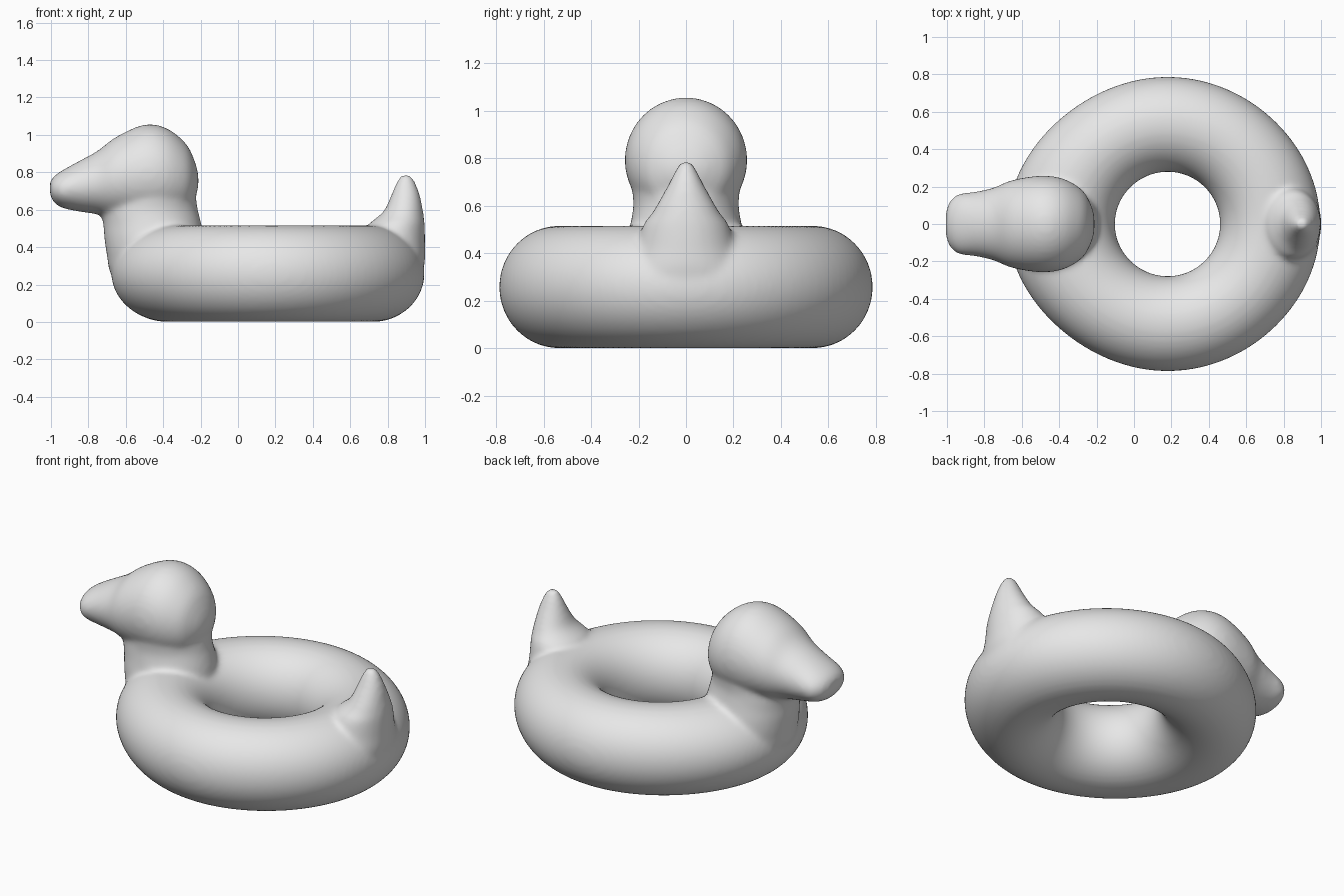
import bpy
import bmesh
from math import sin, cos, pi

cube = bpy.data.objects.get("Cube")
if cube:
    bpy.data.objects.remove(cube, do_unlink=True)

vinyl = bpy.data.materials.new("light grey vinyl")
vinyl.use_nodes = True
GREY = (0.8, 0.8, 0.8, 1)
vinyl.diffuse_color = GREY
vinyl.node_tree.nodes["Principled BSDF"].inputs["Base Color"].default_value = GREY

CENTRE = 0.18  # x of the ring's axis


def smooth_stations(stations, steps=4):
    """Catmull-Rom interpolation through a list of tuples."""
    pts = [stations[0]] + stations + [stations[-1]]
    out = []
    for a, b, c, d in zip(pts, pts[1:], pts[2:], pts[3:]):
        for i in range(steps):
            t = i / steps
            out.append([0.5 * (2 * q + (r - p) * t + (2 * p - 5 * q + 4 * r - s) * t * t
                               + (3 * q - p - 3 * r + s) * t ** 3)
                        for p, q, r, s in zip(a, b, c, d)])
    return out + [list(stations[-1])]


def skin(bm, rings, closed=False):
    """Bridge rings of points with quads, capping the ends of an open skin."""
    loops = [[bm.verts.new(p) for p in ring] for ring in rings]
    n = len(loops[0])
    pairs = list(zip(loops, loops[1:]))
    if closed:
        pairs.append((loops[-1], loops[0]))
    else:
        bm.faces.new(loops[0])
        bm.faces.new(loops[-1])
    for a, b in pairs:
        for i in range(n):
            j = (i + 1) % n
            bm.faces.new((a[i], a[j], b[j], b[i]))


def loft(bm, stations, axis, n=40):
    """Ellipse loft along an axis: (position, low, high, half width in y)."""
    rings = []
    for pos, low, high, half in smooth_stations(stations):
        ring = []
        for k in range(n):
            a = 2 * pi * k / n
            across = (low + high) / 2 + (high - low) / 2 * cos(a)
            y = half * sin(a)
            ring.append((pos, y, across) if axis == "x" else (across, y, pos))
        rings.append(ring)
    skin(bm, rings)


def ring_point(u, v):
    """Point on the swim ring, drawn out a little towards neck and tail."""
    r = 0.533 + 0.254 * cos(v)
    dx = r * cos(u)
    stretch = 0.07 if dx < 0 else 0.03
    dx += stretch * (dx / 0.787) ** 3
    return (CENTRE + dx, r * sin(u), 0.258 + 0.258 * sin(v))


bm = bmesh.new()

# Swim ring
skin(bm, [[ring_point(2 * pi * i / 96, 2 * pi * j / 48) for j in range(48)]
          for i in range(96)], closed=True)

# Neck, rising out of the ring
loft(bm, [(.12, -.55, -.30, .20), (.25, -.675, -.20, .25), (.35, -.70, -.19, .26),
          (.45, -.715, -.185, .25), (.52, -.72, -.195, .235), (.60, -.73, -.215, .222),
          (.68, -.70, -.23, .225), (.78, -.65, -.28, .20)], "z")

# Head and blunt bill
loft(bm, [(-1.005, .68, .75, .07), (-.985, .64, .778, .12), (-.94, .61, .81, .16),
          (-.85, .59, .86, .172), (-.75, .575, .915, .195), (-.65, .55, .99, .235),
          (-.50, .53, 1.055, .258), (-.38, .54, 1.035, .243), (-.28, .58, .955, .185),
          (-.235, .65, .87, .115), (-.212, .72, .79, .05)], "x")

# Upturned tail
loft(bm, [(.15, .78, .93, .20), (.30, .70, .995, .24), (.42, .66, 1.0, .21),
          (.52, .70, .998, .18), (.56, .745, .994, .15), (.60, .785, .988, .125),
          (.68, .82, .972, .08), (.74, .845, .95, .05), (.785, .87, .925, .025)], "z")

bmesh.ops.recalc_face_normals(bm, faces=bm.faces)
mesh = bpy.data.meshes.new("duck_swim_ring")
bm.to_mesh(mesh)
bm.free()
mesh.materials.append(vinyl)
mesh.shade_smooth()
duck = bpy.data.objects.new("duck_swim_ring", mesh)
bpy.context.collection.objects.link(duck)

# Fuse the parts into one inflated skin with soft joins
fuse = duck.modifiers.new("fuse", "REMESH")
fuse.mode = "VOXEL"
fuse.voxel_size = 0.015
fuse.use_smooth_shade = True
soften = duck.modifiers.new("soften", "SMOOTH")
soften.factor = 0.5
soften.iterations = 10
